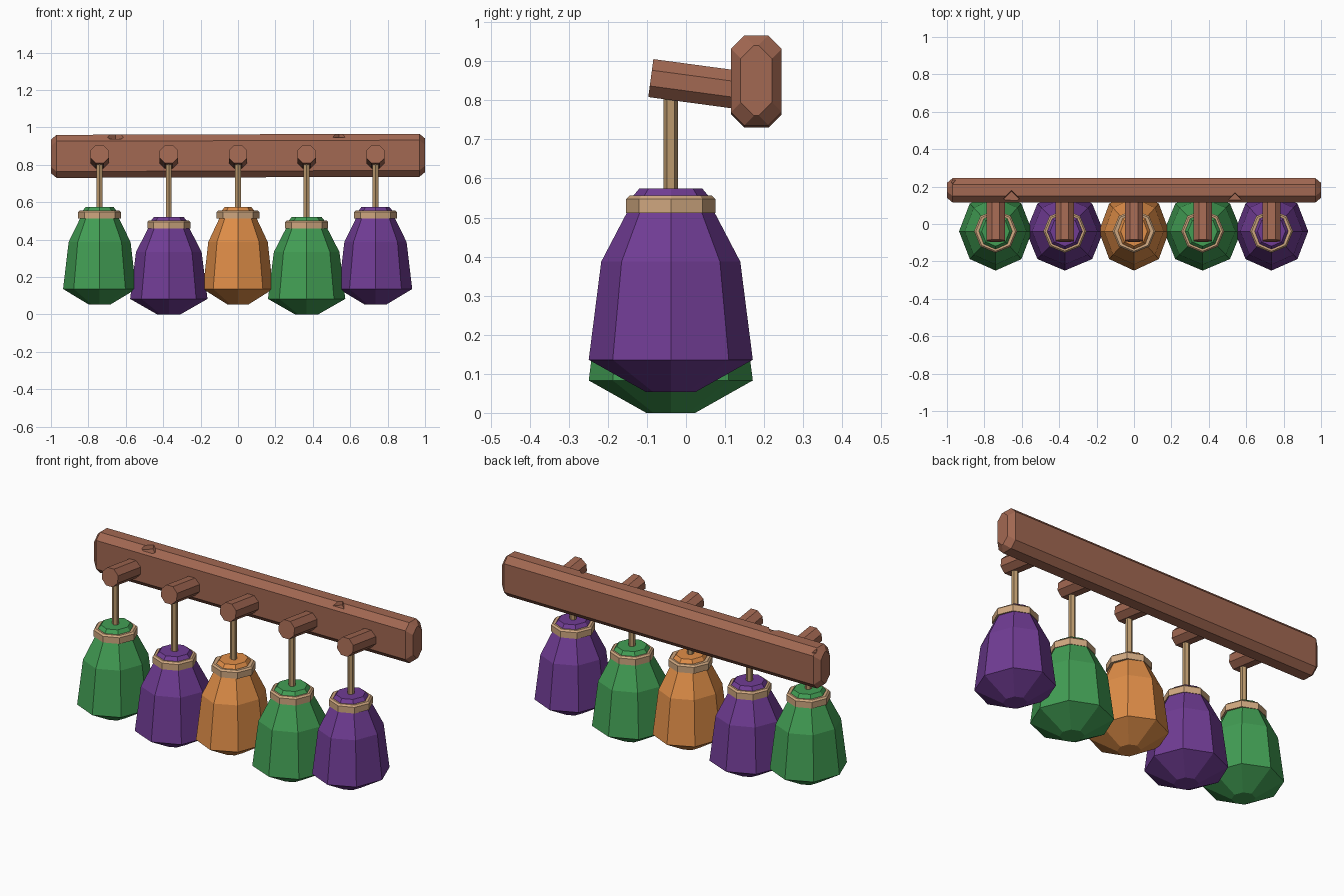
import bpy, bmesh, math
from mathutils import Vector

if "Cube" in bpy.data.objects:
    bpy.data.objects.remove(bpy.data.objects["Cube"])


def srgb(r, g, b):
    f = lambda c: c / 12.92 if c <= 0.04045 else ((c + 0.055) / 1.055) ** 2.4
    return tuple(f(c / 255) for c in (r, g, b)) + (1,)


def material(name, *rgb):
    m = bpy.data.materials.new(name)
    m.diffuse_color = srgb(*rgb)
    m.use_nodes = True
    m.node_tree.nodes["Principled BSDF"].inputs["Base Color"].default_value = m.diffuse_color
    return m


WOOD = material("brown_wood", 162, 104, 82)
TAN = material("tan_collar", 208, 168, 128)
ROPE = material("tan_rope", 186, 152, 108)
GREEN = material("green", 66, 158, 84)
PURPLE = material("purple", 112, 60, 148)
ORANGE = material("orange", 224, 142, 72)


def build(name, rings, mat, loop=False):
    """Skin a list of equal-length point rings; cap the ends unless looped."""
    bm = bmesh.new()
    vs = [[bm.verts.new(p) for p in r] for r in rings]
    n = len(vs[0])
    pairs = list(zip(vs, vs[1:])) + ([(vs[-1], vs[0])] if loop else [])
    for a, b in pairs:
        for i in range(n):
            j = (i + 1) % n
            bm.faces.new((a[i], a[j], b[j], b[i]))
    if not loop:
        bm.faces.new(vs[0])
        bm.faces.new(vs[-1])
    bmesh.ops.recalc_face_normals(bm, faces=bm.faces)
    me = bpy.data.meshes.new(name)
    bm.to_mesh(me)
    bm.free()
    me.materials.append(mat)
    ob = bpy.data.objects.new(name, me)
    bpy.context.collection.objects.link(ob)
    return ob


def ring(x, y, z, r, n=8, sx=1.0, turn=0.0):
    return [(x + sx * r * math.cos(2 * math.pi * i / n + turn),
             y + r * math.sin(2 * math.pi * i / n + turn), z) for i in range(n)]


# Beam: chamfered plank with bevelled ends and a very slight slope
def beam_ring(x, inset):
    hy, hz, c = 0.065 - inset, 0.115 - inset, 0.034
    pts = [(-hy, -hz + c), (-hy + c, -hz), (hy - c, -hz), (hy, -hz + c),
           (hy, hz - c), (hy - c, hz), (-hy + c, hz), (-hy, hz - c)]
    return [(x, 0.18 + y, 0.851 + z + 0.003 * x) for y, z in pts]


beam = build("beam", [beam_ring(-1, 0.025), beam_ring(-0.97, 0),
                      beam_ring(0.97, 0), beam_ring(1, 0.025)], WOOD)

# Nicks chipped out of the beam's top edges
for x, y, z, r in ((-0.655, 0.135, 0.942, 0.05), (0.54, 0.13, 0.948, 0.042),
                   (-0.97, 0.245, 0.94, 0.035)):
    cutter = build("nick_cutter", [ring(x, y, z, r * 0.8, 4), ring(x, y, z + 0.1, r * 1.3, 4)], WOOD)
    cutter.hide_render = True
    mod = beam.modifiers.new("nick", 'BOOLEAN')
    mod.operation, mod.object, mod.solver = 'DIFFERENCE', cutter, 'EXACT'
    bpy.context.view_layer.objects.active = beam
    bpy.ops.object.modifier_apply(modifier=mod.name)
    bpy.data.objects.remove(cutter)

# Pegs, ropes and hanging bells
Y = -0.039
BELLS = [(-0.74, 0, 0.93, GREEN), (-0.37, -0.053, 0.985, PURPLE), (0, 0, 0.893, ORANGE),
         (0.367, -0.053, 0.985, GREEN), (0.735, 0, 0.935, PURPLE)]
PROFILE = [(0.0625, 0.056), (0.21, 0.139), (0.178, 0.39), (0.11, 0.52),
           (0.095, 0.56), (0.08, 0.578)]

for k, (x, dz, sx, mat) in enumerate(BELLS, 1):
    # Peg tilted up towards the front
    start, end = Vector((x, 0.14, 0.829)), Vector((x, -0.09, 0.86))
    side = Vector((1, 0, 0))
    up = side.cross(end - start).normalized()
    peg = [[p + 0.053 * (math.cos(a) * side + math.sin(a) * up)
            for a in [math.pi / 8 + i * math.pi / 4 for i in range(8)]] for p in (start, end)]
    build(f"peg_{k}", peg, WOOD)
    # Rope
    build(f"rope_{k}", [ring(x, Y, 0.56 + dz, 0.018, 6, 1, math.pi / 6),
                        ring(x, Y, 0.825, 0.018, 6, 1, math.pi / 6)], ROPE)
    # Bell body
    build(f"bell_{k}", [ring(x, Y, z + dz, r, 8, sx) for r, z in PROFILE], mat)
    # Collar band round the neck
    build(f"collar_{k}", [ring(x, Y, z + dz, r, 8) for r, z in
                          ((0.115, 0.515), (0.115, 0.55), (0.106, 0.559),
                           (0.085, 0.557), (0.085, 0.515))], TAN, loop=True)

# Rest the lowest bells on the ground plane
low = min(v.co.z for o in bpy.data.objects for v in o.data.vertices)
for o in bpy.data.objects:
    for v in o.data.vertices:
        v.co.z -= low
